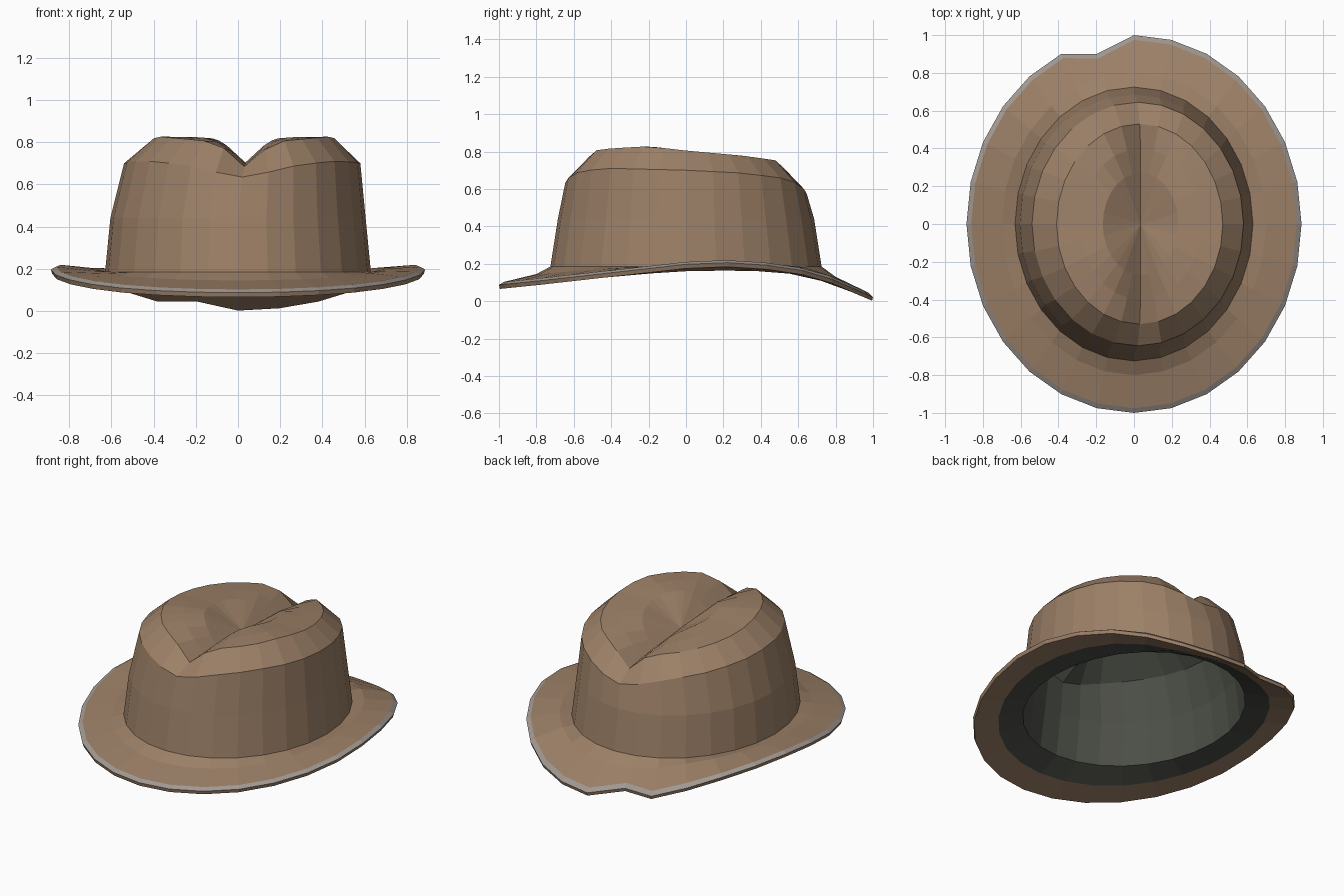
import bpy, bmesh
from math import sin, cos, tau
from mathutils import Vector, Matrix
from mathutils.bvhtree import BVHTree

old = bpy.data.objects.get("Cube")
if old:
    bpy.data.objects.remove(old)

SEGMENTS = 28


def material(name, rgb):
    """Flat material from display colour values 0-255."""
    colour = [((c / 255 + 0.055) / 1.055) ** 2.4 for c in rgb] + [1]
    mat = bpy.data.materials.new(name)
    mat.use_nodes = True
    mat.diffuse_color = colour
    bsdf = mat.node_tree.nodes["Principled BSDF"]
    bsdf.inputs["Base Color"].default_value = colour
    bsdf.inputs["Roughness"].default_value = 0.9
    return mat


felt = material("brown felt", (156, 128, 103))
trim = material("pale grey trim", (160, 152, 146))
grey = material("dark grey lining", (76, 79, 71))


def interp(points, v):
    """Piecewise linear lookup."""
    if v <= points[0][0]:
        return points[0][1]
    for (a, p), (b, q) in zip(points, points[1:]):
        if v <= b:
            return p + (q - p) * (v - a) / (b - a)
    return points[-1][1]


# Height profiles from front to back
RIM = [(-1, .10), (-.8, .12), (-.4, .165), (0, .21), (.2, .22), (.4, .21), (.7, .165), (.85, .10), (1, .035)]
MID = [(-.8, .145), (-.4, .175), (0, .2), (.3, .205), (.6, .19), (.8, .13)]
SHOULDER = [(-.64, .69), (-.4, .71), (0, .70), (.3, .685), (.5, .66), (.65, .63)]
RIDGE = [(-.53, .80), (-.4, .817), (-.2, .828), (0, .805), (.3, .778), (.43, .76), (.53, .745)]
# Depth of the pinch by distance from the crease
PINCH = [(0, .12), (.05, .075), (.1, .03), (.17, 0)]
SOFT_PINCH = [(0, .055), (.14, .03), (.28, 0)]


def rim_z(x, y):
    return interp(RIM, y)


def mid_z(x, y):
    return interp(MID, y)


def shoulder_z(x, y):
    return interp(SHOULDER, y) - interp(SOFT_PINCH, abs(x - .02))


def top_z(x, y):
    return interp(RIDGE, y) - interp(PINCH, abs(x - .035))


def ring(rx, ry, height, cx=0, drop=0, dented=False):
    points = []
    for k in range(SEGMENTS):
        t = tau * k / SEGMENTS
        x, y = cx + rx * sin(t), -ry * cos(t)
        if dented and k == SEGMENTS // 2 + 1:   # nick in the back of the brim
            y -= .075
        z = height(x, y) if callable(height) else height
        points.append((x, y, z - drop))
    return points


def loft(name, rings, mats, indices=None, first=None, last=None):
    """Skin a list of rings, with optional fan points at either end."""
    bm = bmesh.new()
    loops = [[bm.verts.new(p) for p in r] for r in rings]
    n = SEGMENTS
    for i, (a, b) in enumerate(zip(loops, loops[1:])):
        for k in range(n):
            m = (k + 1) % n
            face = bm.faces.new((a[k], a[m], b[m], b[k]))
            face.material_index = indices[i] if indices else 0
    if first:
        v = bm.verts.new(first)
        for k in range(n):
            bm.faces.new((v, loops[0][(k + 1) % n], loops[0][k]))
    if last:
        v = bm.verts.new(last)
        for k in range(n):
            bm.faces.new((loops[-1][k], loops[-1][(k + 1) % n], v))
    mesh = bpy.data.meshes.new(name)
    bm.to_mesh(mesh)
    tree = BVHTree.FromBMesh(bm)
    bm.free()
    for mat in mats:
        mesh.materials.append(mat)
    bpy.context.collection.objects.link(bpy.data.objects.new(name, mesh))
    return tree


# Crown: tapered wall, sloped shoulder and pinched top
crown = loft("crown", [
    ring(.63, .725, .185),
    ring(.605, .685, .44),
    ring(.56, .645, shoulder_z, .02),
    ring(.44, .53, top_z, .03),
    ring(.32, .40, top_z, .035),
    ring(.20, .27, top_z, .035),
], [felt], last=(.035, 0, top_z(.035, 0)))

# Brim: underside, edge, trim bevel and curved upper face
loft("brim", [
    ring(.75, .84, mid_z, drop=.04),
    ring(.88, .995, rim_z, drop=.035, dented=True),
    ring(.887, 1, rim_z, drop=.013, dented=True),
    ring(.862, .975, rim_z, dented=True),
    ring(.70, .80, mid_z),
    ring(.63, .725, .185),
], [felt, trim], [0, 0, 1, 0, 0])

# Lining: inside of the crown and the band under the brim
loft("lining", [
    ring(.20, .27, top_z, .035, .03),
    ring(.40, .49, top_z, .03, .03),
    ring(.53, .615, shoulder_z, .02, .03),
    ring(.58, .66, .43),
    ring(.605, .70, .165),
    ring(.75, .84, mid_z, drop=.04),
], [grey], first=(.035, 0, top_z(.035, 0) - .03))


def plate(name, origin, direction, size, mat, lift=.002):
    """Thin plate laid flat on the crown where a ray meets it."""
    direction = Vector(direction)
    spot, normal, _, _ = crown.ray_cast(Vector(origin), direction)
    up = Vector((0, 1, 0)) if direction.z else Vector((0, 0, 1))
    side = up.cross(normal).normalized()
    up = normal.cross(side)
    frame = Matrix((side, up, normal)).transposed().to_4x4()
    bm = bmesh.new()
    bmesh.ops.create_cube(bm, size=1)
    bmesh.ops.scale(bm, vec=(size[0], size[1], .008), verts=bm.verts)
    bm.transform(Matrix.Translation(spot + normal * lift) @ frame)
    mesh = bpy.data.meshes.new(name)
    bm.to_mesh(mesh)
    bm.free()
    mesh.materials.append(mat)
    bpy.context.collection.objects.link(bpy.data.objects.new(name, mesh))


# Small buckle with its two side pins, and patches in the crease
FRONT, DOWN = (0, 1, 0), (0, 0, -1)
plate("buckle", (-.335, -2, .25), FRONT, (.11, .085), grey)
plate("buckle_bar", (-.348, -2, .275), FRONT, (.065, .01), trim, .004)
plate("buckle_pin_right", (-.455, -2, .275), FRONT, (.05, .007), grey)
plate("buckle_pin_left", (-.22, -2, .275), FRONT, (.05, .007), grey)
plate("crease_patch_back", (.065, .435, 2), DOWN, (.045, .07), grey)
plate("crease_patch_front", (.01, -.41, 2), DOWN, (.03, .06), grey)
